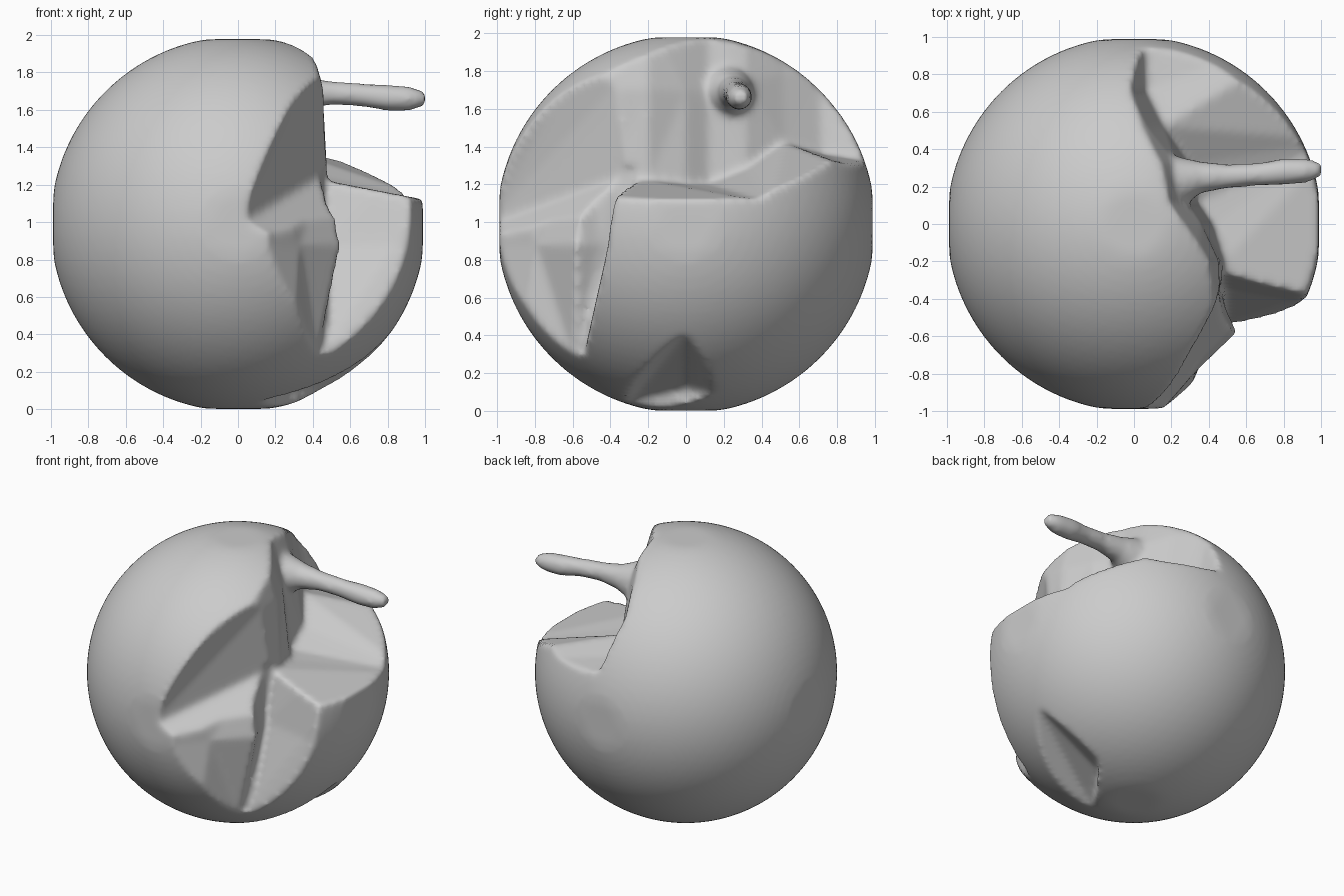
import bpy, bmesh, math
from mathutils import Vector

if "Cube" in bpy.data.objects:
    bpy.data.objects.remove(bpy.data.objects["Cube"])


def to_object(bm, name):
    bmesh.ops.triangulate(bm, faces=bm.faces[:])
    bmesh.ops.recalc_face_normals(bm, faces=bm.faces[:])
    me = bpy.data.meshes.new(name)
    bm.to_mesh(me)
    bm.free()
    ob = bpy.data.objects.new(name, me)
    bpy.context.collection.objects.link(ob)
    return ob


def loft(name, rings):
    bm = bmesh.new()
    vs = [[bm.verts.new(p) for p in ring] for ring in rings]
    n = len(rings[0])
    for a, b in zip(vs, vs[1:]):
        for i in range(n):
            j = (i + 1) % n
            bm.faces.new((a[i], a[j], b[j], b[i]))
    bm.faces.new(vs[0][::-1])
    bm.faces.new(vs[-1])
    return to_object(bm, name)


def hull(name, pts):
    bm = bmesh.new()
    for p in pts:
        bm.verts.new(p)
    r = bmesh.ops.convex_hull(bm, input=bm.verts[:])
    bmesh.ops.delete(bm, geom=[v for v in bm.verts if not v.link_faces], context='VERTS')
    return to_object(bm, name)


def combine(body, tool, op):
    tool.hide_render = True
    m = body.modifiers.new(tool.name, 'BOOLEAN')
    m.object, m.operation, m.solver = tool, op, 'EXACT'
    bpy.context.view_layer.objects.active = body
    bpy.ops.object.modifier_apply(modifier=m.name)
    bpy.data.objects.remove(tool)


# ball, slightly flattened where it meets its bounding box
bm = bmesh.new()
bmesh.ops.create_icosphere(bm, subdivisions=5, radius=1.003)
for v in bm.verts:
    v.co = Vector([max(-0.988, min(0.988, c)) for c in v.co])
    v.co.x = max(-0.995, v.co.x)
    v.co.z += 0.99
body = to_object(bm, "carved_ball")

# large notch above the right-hand lump: curved wall and uneven shelf
shelf = [(0.47, -0.45, 1.22), (0.48, -0.2, 1.22), (0.42, 0.0, 1.2), (0.34, 0.12, 1.2),
         (0.3, 0.32, 1.28), (0.16, 0.52, 1.42), (0.06, 0.72, 1.36), (0.05, 1.1, 1.3),
         (1.1, 1.1, 1.2), (1.1, 0.45, 1.1), (1.1, -0.45, 1.1)]
rim = [(0.36, -0.45, 2.1), (0.34, -0.2, 2.1), (0.22, 0.0, 2.1), (0.14, 0.12, 2.1),
       (0.08, 0.32, 2.1), (-0.08, 0.5, 2.1), (-0.2, 0.7, 2.1), (-0.24, 1.1, 2.1),
       (1.1, 1.1, 2.1), (1.1, 0.45, 2.1), (1.1, -0.45, 2.1)]
middle = [tuple(Vector(a).lerp(Vector(b), 0.55) + Vector((0.05, 0, 0)))
          for a, b in zip(shelf, rim)]
combine(body, loft("upper_notch", [shelf, middle, rim]), 'DIFFERENCE')

# front recess with an overhanging brow
combine(body, hull("front_recess", [
    (0.0, -1.06, 0.98), (0.28, -0.62, 1.22), (0.46, -0.32, 1.25), (0.75, -0.6, 0.85),
    (0.6, -0.95, 0.8), (1.05, -0.4, 1.05), (0.25, -0.95, 1.65), (0.37, -0.6, 1.8),
    (0.5, -0.3, 1.8), (1.05, -0.4, 1.8), (0.9, -1.05, 1.7)]), 'DIFFERENCE')

# slit between the front bulge and the right-hand lump
low = [(0.3, -0.9), (0.36, -0.75), (0.42, -0.6), (0.43, -0.56), (0.46, -0.54), (0.85, -0.54), (1.1, -0.54), (1.1, -1.1)]
mid = [(0.12, -1.03), (0.33, -0.79), (0.55, -0.58), (0.49, -0.45), (0.46, -0.34), (0.84, -0.41), (1.1, -0.43), (1.1, -1.1)]
top = [(0.12, -1.03), (0.3, -0.75), (0.46, -0.52), (0.44, -0.36), (0.46, -0.24), (0.84, -0.33), (1.1, -0.38), (1.1, -1.1)]
rings = [[(x, y, z) for x, y in r] for r, z in ((low, 0.3), (mid, 0.88), (top, 1.3))]
combine(body, loft("side_slit", rings), 'DIFFERENCE')

# shallow groove under the lump
combine(body, hull("bottom_groove", [
    (0.84, 0, 0.42), (0.52, 0.24, 0.08), (0.5, -0.36, 0.1), (0.3, 0, 0.12),
    (0.12, -0.3, 0.05), (0.12, -0.3, -0.1), (0.95, 0, 0.2), (0.6, 0.3, -0.1),
    (0.6, -0.4, -0.1)]), 'DIFFERENCE')

# thin peg sticking out of the notch wall: x, y, z, radius
path = [(0.05, 0.2, 1.66, 0.2), (0.24, 0.22, 1.68, 0.14), (0.36, 0.25, 1.69, 0.085),
        (0.5, 0.255, 1.69, 0.065), (0.66, 0.265, 1.68, 0.062), (0.8, 0.28, 1.665, 0.072),
        (0.92, 0.285, 1.66, 0.065), (1.0, 0.29, 1.66, 0.04)]
rings = [[(x, y + r * math.cos(a), z + r * math.sin(a))
          for a in [math.tau * i / 16 for i in range(16)]] for x, y, z, r in path]
combine(body, loft("peg", rings), 'UNION')

# fuse and soften
m = body.modifiers.new("fuse", 'REMESH')
m.mode, m.voxel_size = 'VOXEL', 0.02
m = body.modifiers.new("soften", 'SMOOTH')
m.factor, m.iterations = 0.5, 8
for p in [x.name for x in body.modifiers]:
    bpy.ops.object.modifier_apply(modifier=p)
body.data.polygons.foreach_set("use_smooth", [True] * len(body.data.polygons))
body.data.update()
